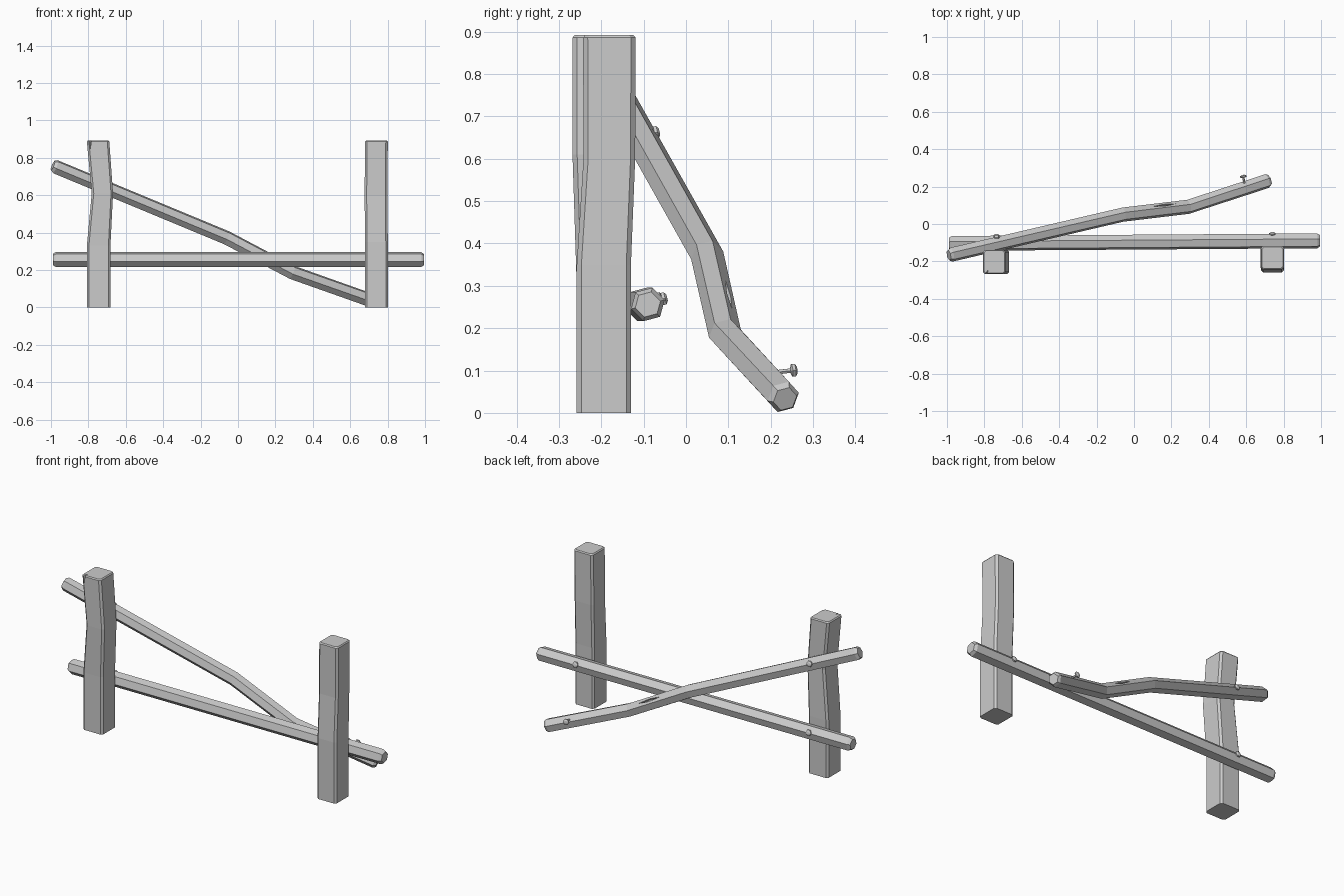
import bpy, bmesh
from math import cos, sin, radians, tau
from mathutils import Vector, Matrix

if "Cube" in bpy.data.objects:
    bpy.data.objects.remove(bpy.data.objects["Cube"])


def loft(name, rings):
    """Skin a list of equal-length point rings and cap both ends."""
    bm = bmesh.new()
    rows = [[bm.verts.new(p) for p in ring] for ring in rings]
    n = len(rows[0])
    for a, b in zip(rows, rows[1:]):
        for i in range(n):
            j = (i + 1) % n
            bm.faces.new((a[i], a[j], b[j], b[i]))
    bm.faces.new(rows[0][::-1])
    bm.faces.new(rows[-1])
    bmesh.ops.recalc_face_normals(bm, faces=bm.faces[:])
    mesh = bpy.data.meshes.new(name)
    bm.to_mesh(mesh)
    bm.free()
    ob = bpy.data.objects.new(name, mesh)
    bpy.context.collection.objects.link(ob)
    return ob


def log(name, path, radius, phase=15, chamfer=0.015):
    """Six-sided pole along a path, with chamfered ends."""
    pts = [Vector(p) for p in path]
    d0 = (pts[1] - pts[0]).normalized()
    d1 = (pts[-1] - pts[-2]).normalized()
    stations = [(pts[0], 0.75), (pts[0] + d0 * chamfer, 1)]
    stations += [(p, 1) for p in pts[1:-1]]
    stations += [(pts[-1] - d1 * chamfer, 1), (pts[-1], 0.75)]
    rings = []
    for i, (p, s) in enumerate(stations):
        a = stations[max(i - 1, 0)][0]
        b = stations[min(i + 1, len(stations) - 1)][0]
        t = (p - a).normalized() + (b - p).normalized()
        t.normalize()
        u = Vector((0, 0, 1)).cross(t).normalized()
        v = t.cross(u)
        rings.append([p + (u * cos(w) + v * sin(w)) * radius * s
                      for w in (radians(phase) + tau * k / 6 for k in range(6))])
    return loft(name, rings)


def post(name, stations):
    """Square post with chamfered corners: stations are x, y, z, half width, half depth."""
    rings = []
    for x, y, z, hx, hy in stations:
        c = 0.011
        prof = [(hx, hy - c), (hx - c, hy), (c - hx, hy), (-hx, hy - c),
                (-hx, c - hy), (c - hx, -hy), (hx - c, -hy), (hx, c - hy)]
        rings.append([Vector((x + a, y + b, z)) for a, b in prof])
    return loft(name, rings)


def cut(ob, cutter):
    mod = ob.modifiers.new("crack", 'BOOLEAN')
    mod.operation = 'DIFFERENCE'
    mod.solver = 'EXACT'
    mod.object = cutter
    bpy.context.view_layer.objects.active = ob
    bpy.ops.object.modifier_apply(modifier=mod.name)
    bpy.data.objects.remove(cutter)


def nail(name, base, direction, length, r_head=0.017):
    """Six-sided nail: thin shank flaring to a faceted head."""
    d = Vector(direction).normalized()
    rot = d.to_track_quat('Z', 'Y').to_matrix()
    prof = [(0.006, -0.03), (0.006, length - 0.016), (r_head, length - 0.012),
            (r_head, length - 0.005), (r_head * 0.5, length)]
    loft(name, [[Vector(base) + rot @ Vector((r * cos(tau * k / 6), r * sin(tau * k / 6), h))
                 for k in range(6)] for r, h in prof])


# Posts
left = post("left_post", [(-0.745, -0.195, 0, 0.063, 0.064), (-0.745, -0.195, 0.33, 0.063, 0.064),
                          (-0.725, -0.203, 0.61, 0.057, 0.065), (-0.748, -0.203, 0.886, 0.06, 0.065),
                          (-0.748, -0.203, 0.892, 0.055, 0.06)])
post("right_post", [(0.74, -0.194, 0, 0.061, 0.064), (0.74, -0.194, 0.35, 0.061, 0.064),
                    (0.738, -0.181, 0.6, 0.061, 0.061), (0.74, -0.181, 0.886, 0.061, 0.062),
                    (0.74, -0.181, 0.892, 0.056, 0.057)])

# Level rail and fallen, crooked rail
log("level_rail", [(-0.99, -0.104, 0.256), (0.995, -0.09, 0.256)], 0.041)
fallen = log("fallen_rail", [(-0.99, -0.167, 0.758), (-0.06, 0.05, 0.372),
                             (0.29, 0.092, 0.187), (0.725, 0.234, 0.033)], 0.039)

# Split in the left post's front corner
cut(left, loft("post_crack_cutter", [
    [Vector(p) for p in ((-0.806, -0.275, 0.95), (-0.778, -0.275, 0.95), (-0.768, -0.222, 0.95))],
    [Vector(p) for p in ((-0.796, -0.275, 0.83), (-0.793, -0.275, 0.83), (-0.792, -0.268, 0.83))]]))

# Diamond-shaped split on the fallen rail's upper back face
axis = Vector((0.35, 0.042, -0.185)).normalized()
side = Vector((0, 0, 1)).cross(axis).normalized()
up = axis.cross(side)
out = (up * cos(radians(45)) + side * sin(radians(45)))
tan = axis.cross(out)
mid = Vector((0.155, 0.076, 0.258))
cut(fallen, loft("rail_crack_cutter", [
    [mid + out * h + axis * a * 0.07 + tan * b * 0.007
     for a, b in ((-1, 0), (0, -1), (1, 0), (0, 1))] for h in (0.022, 0.06)]))

# Nails
nail("rail_nail_left", (-0.735, -0.07, 0.268), (0, 1, 0.25), 0.016)
nail("rail_nail_right", (0.74, -0.06, 0.268), (0, 1, 0.25), 0.016)
nail("fallen_nail_upper", (-0.735, -0.08, 0.66), (0, 1, 0.25), 0.018)
nail("fallen_nail_loose", (0.59, 0.215, 0.096), (-0.15, 1, 0.12), 0.048)
